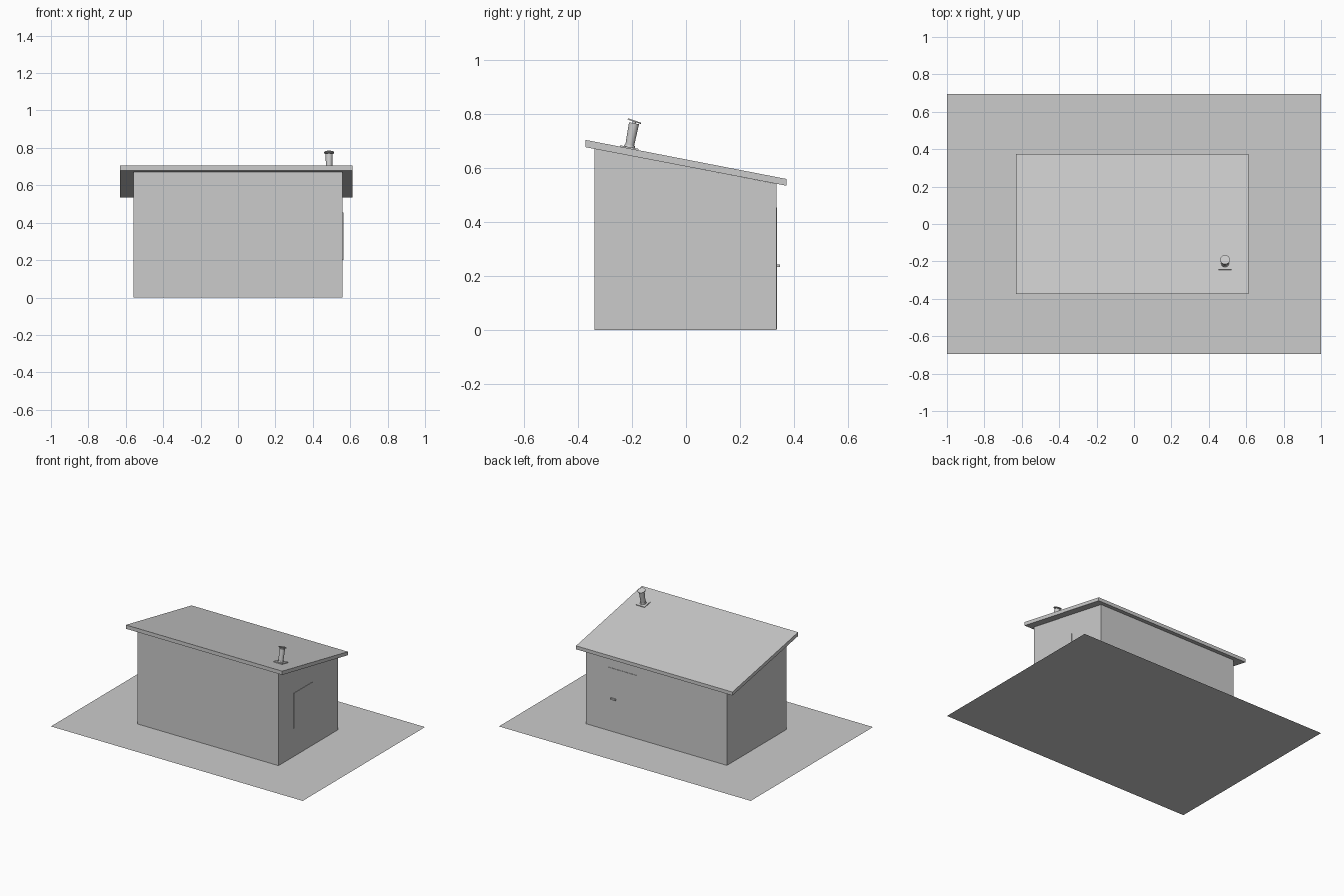
import bpy, bmesh, math
from mathutils import Matrix, Vector

if "Cube" in bpy.data.objects:
    bpy.data.objects.remove(bpy.data.objects["Cube"])


def finish(name, bm):
    bmesh.ops.recalc_face_normals(bm, faces=bm.faces)
    me = bpy.data.meshes.new(name)
    bm.to_mesh(me)
    bm.free()
    ob = bpy.data.objects.new(name, me)
    bpy.context.collection.objects.link(ob)
    return ob


def prism(name, profile, x0, x1):
    """Extrude a (y, z) profile along x."""
    bm = bmesh.new()
    face = bm.faces.new([bm.verts.new((x0, y, z)) for y, z in profile])
    res = bmesh.ops.extrude_face_region(bm, geom=[face])
    verts = [g for g in res["geom"] if isinstance(g, bmesh.types.BMVert)]
    bmesh.ops.translate(bm, verts=verts, vec=(x1 - x0, 0, 0))
    return finish(name, bm)


def box(name, x0, x1, y0, y1, z0, z1):
    return prism(name, [(y0, z0), (y1, z0), (y1, z1), (y0, z1)], x0, x1)


def tube(name, r0, r1, z0, z1, matrix, smooth=True):
    bm = bmesh.new()
    bmesh.ops.create_cone(bm, cap_ends=True, segments=24, radius1=r0, radius2=r1,
                          depth=z1 - z0, matrix=Matrix.Translation((0, 0, (z0 + z1) / 2)))
    ob = finish(name, bm)
    ob.matrix_world = matrix
    for p in ob.data.polygons:
        p.use_smooth = smooth and len(p.vertices) == 4
    return ob


# Ground sheet
bm = bmesh.new()
bm.faces.new([bm.verts.new(v) for v in
              ((-1, -.694, 0), (1, -.694, 0), (1, .694, 0), (-1, .694, 0))])
finish("ground_plane", bm)

# Walls with sloping top, and the overhanging roof slab
prism("walls", [(-.34, 0), (.335, 0), (.335, .542), (-.34, .672)], -.56, .56)
prism("roof", [(-.373, .678), (.373, .535), (.373, .56), (-.373, .705)], -.63, .612)

# Window panel on the right wall, door and handle on the back wall
box("window", .555, .563, -.168, .04, .2, .455)
box("door", .158, .38, .33, .338, .004, .455)
box("door_handle", .318, .36, .336, .349, .233, .243)

# Roof vent, standing square to the roof slope
slope = (.705 - .56) / .746
y = -.211
base = Matrix.Translation((.487, y, .705 - slope * (y + .373)))
tilt = base @ Matrix.Rotation(-math.atan(slope), 4, 'X')
plate = box("vent_plate", -.035, .035, -.035, .035, -.002, .005)
plate.matrix_world = tilt
tube("vent_collar", .021, .019, .005, .012, tilt)
tube("vent_pipe", .016, .019, .0, .095, tilt)
tube("vent_stem", .006, .006, .09, .102, tilt)
cap = tilt @ Matrix.Translation((0, 0, .1025)) @ Matrix.Rotation(math.radians(-8), 4, 'X')
tube("vent_cap", .026, .026, -.002, .003, cap)
